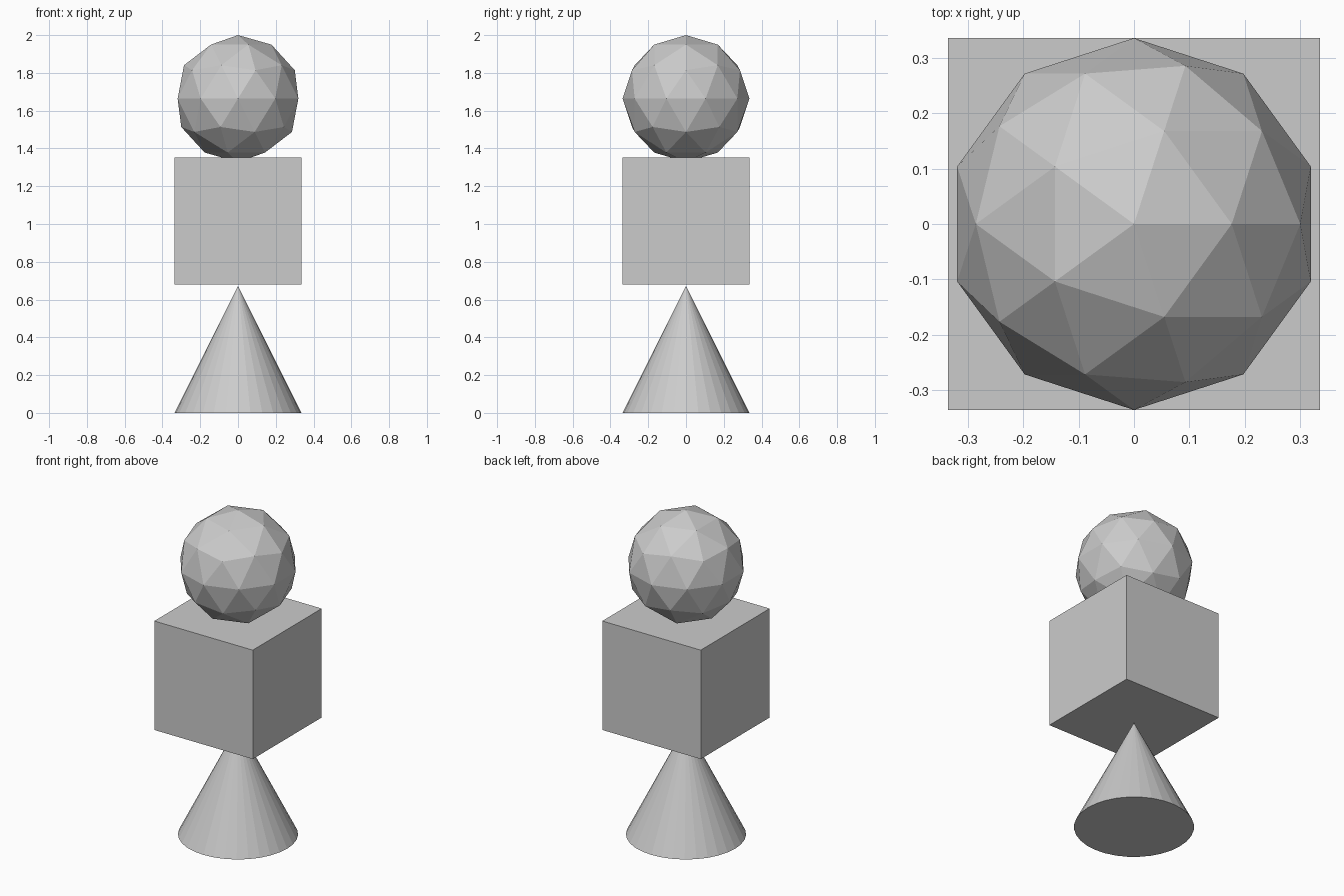
import bpy

if "Cube" in bpy.data.objects:
    bpy.data.objects.remove(bpy.data.objects["Cube"])

R = 0.336  # shared half-width of every part

grey = bpy.data.materials.new("light_grey")
grey.diffuse_color = (0.6, 0.6, 0.6, 1.0)
grey.use_nodes = True
grey.node_tree.nodes["Principled BSDF"].inputs["Base Color"].default_value = grey.diffuse_color


def finish(name):
    obj = bpy.context.object
    obj.name = name
    obj.data.materials.append(grey)
    return obj


# Cone standing on the ground, its tip just under the block
bpy.ops.mesh.primitive_cone_add(vertices=32, radius1=R, radius2=0, depth=2 * R,
                                location=(0, 0, R))
finish("base_cone")

# Block balanced on the tip
bpy.ops.mesh.primitive_cube_add(size=2 * R, location=(0, 0, 1.017))
finish("middle_block")

# Faceted ball sunk slightly into the block
bpy.ops.mesh.primitive_ico_sphere_add(subdivisions=2, radius=R,
                                      location=(0, 0, 2 - R))
finish("top_ball")
